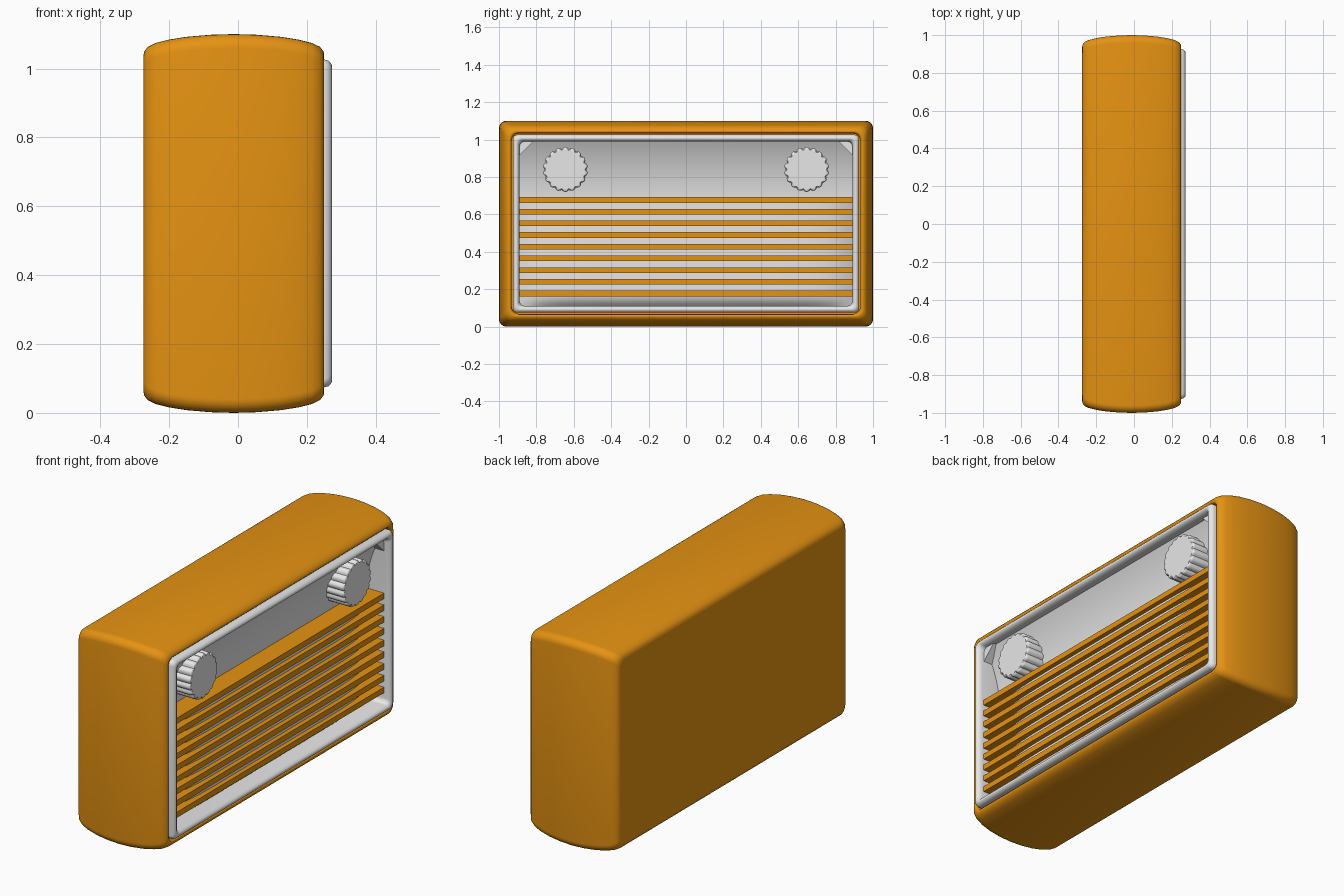
import bpy, bmesh, math

if "Cube" in bpy.data.objects:
    bpy.data.objects.remove(bpy.data.objects["Cube"])


def material(name, rgb):
    m = bpy.data.materials.new(name)
    m.diffuse_color = (*rgb, 1)
    m.use_nodes = True
    m.node_tree.nodes["Principled BSDF"].inputs["Base Color"].default_value = m.diffuse_color
    return m


ORANGE = material("orange", (0.79, 0.29, 0.006))
WHITE = material("off_white", (0.8, 0.8, 0.8))


def finish(name, bm, mat, angle=35):
    bmesh.ops.recalc_face_normals(bm, faces=bm.faces)
    me = bpy.data.meshes.new(name)
    bm.to_mesh(me)
    bm.free()
    me.materials.append(mat)
    me.shade_smooth()
    me.set_sharp_from_angle(angle=math.radians(angle))
    ob = bpy.data.objects.new(name, me)
    bpy.context.collection.objects.link(ob)
    return ob


def rounded_rect(x, inset, r, seg=6):
    """Rounded rectangle in the yz plane, inset from the 2 x 1.1 outline."""
    hy, hz = 1 - inset - r, 0.55 - inset - r
    pts = []
    for k, (sy, sz) in enumerate([(1, 1), (-1, 1), (-1, -1), (1, -1)]):
        for i in range(seg + 1):
            a = math.pi / 2 * (k + i / seg)
            pts.append((x, sy * hy + r * math.cos(a), 0.55 + sz * hz + r * math.sin(a)))
    return pts


def loft(name, rings, mat, caps=True, closed=False, angle=35):
    bm = bmesh.new()
    vs = [[bm.verts.new(p) for p in ring] for ring in rings]
    n = len(vs[0])
    for k in range(len(vs) if closed else len(vs) - 1):
        a, b = vs[k], vs[(k + 1) % len(vs)]
        for i in range(n):
            j = (i + 1) % n
            bm.faces.new((a[i], a[j], b[j], b[i]))
    if caps:
        bm.faces.new(vs[0])
        bm.faces.new(vs[-1])
    return finish(name, bm, mat, angle)


def box(name, lo, hi, mat):
    bm = bmesh.new()
    bmesh.ops.create_cube(bm, size=1)
    for v in bm.verts:
        v.co = [(a + b) / 2 + c * (b - a) for a, b, c in zip(lo, hi, v.co)]
    return finish(name, bm, mat)


def sheet(name, func, nu, nv, mat):
    """Curved panel from a function of u, v in 0..1."""
    bm = bmesh.new()
    g = [[bm.verts.new(func(i / nu, j / nv)) for j in range(nv + 1)] for i in range(nu + 1)]
    for i in range(nu):
        for j in range(nv):
            bm.faces.new((g[i][j], g[i + 1][j], g[i + 1][j + 1], g[i][j + 1]))
    ob = finish(name, bm, mat)
    if ob.data.polygons[0].normal.x < 0:
        ob.data.flip_normals()
    return ob


# Bulged case with a shallow opening at the front (+x)
case = [(-0.275, 0.065), (-0.272, 0.05), (-0.262, 0.037), (-0.24, 0.026), (-0.2, 0.016),
        (-0.15, 0.008), (-0.08, 0.002), (-0.012, 0), (0.055, 0.002), (0.125, 0.008),
        (0.175, 0.016), (0.215, 0.026), (0.238, 0.037), (0.248, 0.05), (0.25, 0.058),
        (0.245, 0.064), (0.225, 0.068), (0.09, 0.068)]
loft("case", [rounded_rect(x, d, 0.04) for x, d in case], ORANGE, angle=50)

# Rounded front frame
frame = [(0.095, 0.074), (0.25, 0.074), (0.262, 0.077), (0.27, 0.085), (0.273, 0.092),
         (0.27, 0.1), (0.26, 0.107), (0.245, 0.111), (0.095, 0.111)]
loft("front_frame", [rounded_rect(x, d, 0.025) for x, d in frame], WHITE,
     caps=False, closed=True, angle=50)


# Scooped control panel behind the knobs
def scoop(u, v):
    x = 0.13 + 0.09 * v ** 2.2
    return (x, -0.895 + 1.79 * u, 0.64 + 0.352 * v)


sheet("control_panel", scoop, 2, 16, WHITE)


# Grille backing, bulged forward in the middle
def bulge(u, v):
    y = -0.895 + 1.79 * u
    edge = abs(y / 0.895) ** 8
    low = max(0, 1 - v / 0.12) ** 2
    return (0.213 - 0.075 * edge - 0.05 * low * (1 - edge), y, 0.1 + 0.57 * v)


sheet("grille_backing", bulge, 40, 24, WHITE)

# Nine horizontal grille slats
for i in range(9):
    z = 0.177 + i * 0.0625
    box(f"grille_slat_{i + 1}", (0.12, -0.89, z - 0.015), (0.237, 0.89, z + 0.015), ORANGE)

# Chamfer pieces in the upper corners of the recess
for s, side in ((-1, "left"), (1, "right")):
    tri = [(0.895, 0.91), (0.895, 0.995), (0.81, 0.995)]
    loft(f"corner_chamfer_{side}", [[(x, s * y, z) for y, z in tri] for x in (0.12, 0.235)], WHITE)


# Fluted knobs
def knob_ring(x, r, cy, flute):
    n = 144
    return [(x, cy + (r - flute * (1 - abs(math.sin(9 * t)))) * math.cos(t),
             0.84 + (r - flute * (1 - abs(math.sin(9 * t)))) * math.sin(t))
            for t in (2 * math.pi * i / n for i in range(n))]


for s, side in ((-1, "left"), (1, "right")):
    rings = [knob_ring(x, r, s * 0.645, 0.009)
             for x, r in ((0.13, 0.12), (0.24, 0.12), (0.247, 0.118), (0.251, 0.113))]
    loft(f"knob_{side}", rings, WHITE, angle=40)
